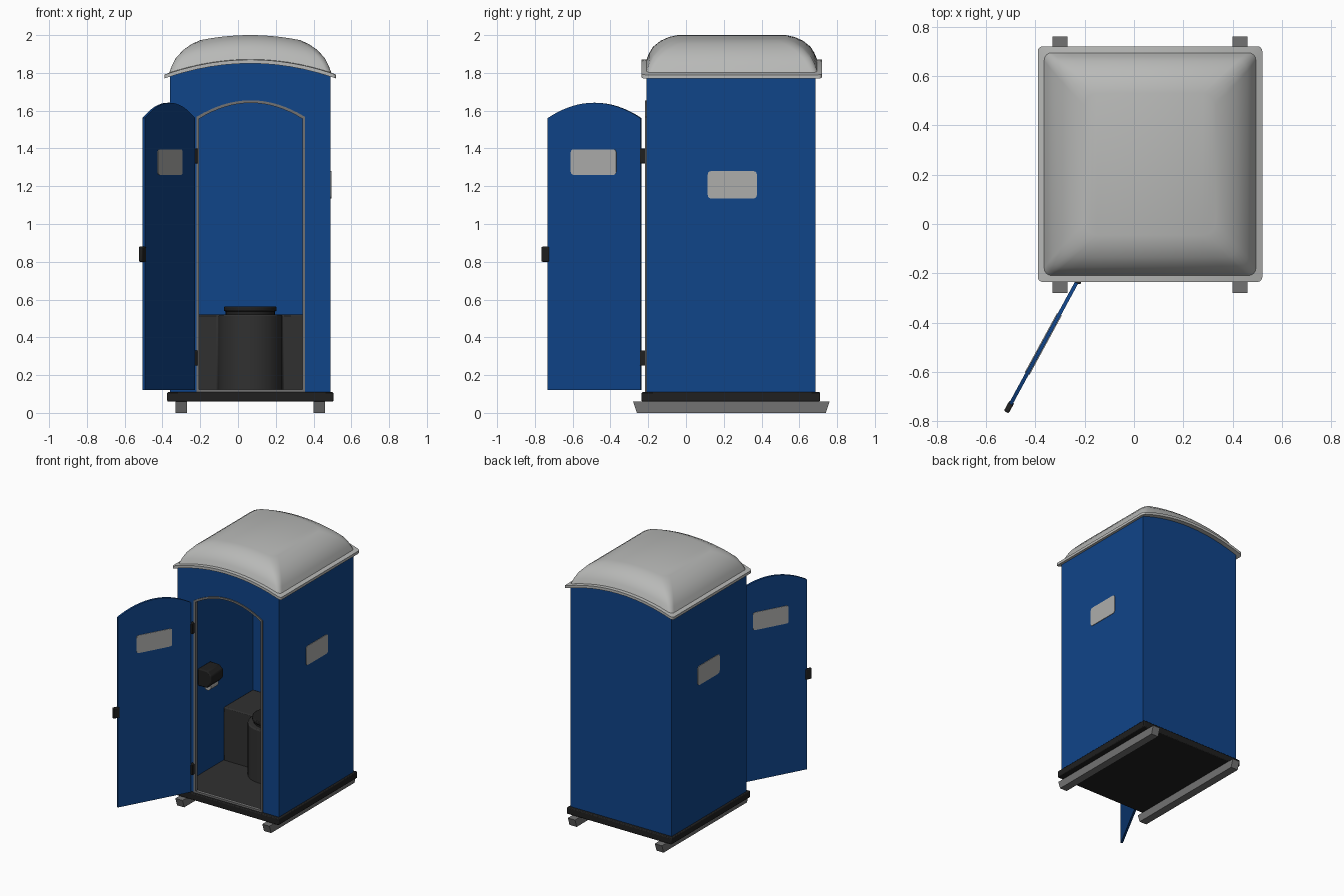
import bpy, bmesh, math
from mathutils import Vector

if "Cube" in bpy.data.objects:
    bpy.data.objects.remove(bpy.data.objects["Cube"], do_unlink=True)


def material(name, r, g, b):
    m = bpy.data.materials.new(name)
    m.use_nodes = True
    m.diffuse_color = (r, g, b, 1)
    bsdf = m.node_tree.nodes["Principled BSDF"]
    bsdf.inputs["Base Color"].default_value = (r, g, b, 1)
    bsdf.inputs["Roughness"].default_value = 0.6
    return m


BLUE = material("blue plastic", 0.005, 0.058, 0.25)
ROOF = material("pale grey plastic", 0.48, 0.485, 0.475)
VENT = material("vent grey", 0.42, 0.42, 0.41)
METAL = material("mid grey", 0.17, 0.17, 0.17)
TANK = material("dark grey plastic", 0.03, 0.03, 0.03)
BLACK = material("near black plastic", 0.014, 0.014, 0.014)

CX, CY = 0.065, 0.2425            # cabin centre
X0, X1, Y0, Y1 = -0.36, 0.49, -0.21, 0.685
T = 0.015                         # wall thickness
FLOOR = 0.11


def finish(name, bm, mat, bevel=0, angle=35):
    bmesh.ops.recalc_face_normals(bm, faces=bm.faces)
    for f in bm.faces:
        f.smooth = True
    me = bpy.data.meshes.new(name)
    bm.to_mesh(me)
    bm.free()
    me.set_sharp_from_angle(angle=math.radians(angle))
    me.materials.append(mat)
    ob = bpy.data.objects.new(name, me)
    bpy.context.collection.objects.link(ob)
    if bevel:
        mod = ob.modifiers.new("bevel", "BEVEL")
        mod.width = bevel
        mod.segments = 2
        mod.limit_method = "ANGLE"
    return ob


def prism(name, pts, w0, w1, place, mat, bevel=0):
    """Extrude a flat outline (u, v) from w0 to w1; place maps (u, v, w) to space."""
    bm = bmesh.new()
    ends = [[bm.verts.new(place(u, v, w)) for u, v in pts] for w in (w0, w1)]
    bm.faces.new(ends[0])
    bm.faces.new(ends[1])
    for i in range(len(pts)):
        j = (i + 1) % len(pts)
        bm.faces.new((ends[0][i], ends[0][j], ends[1][j], ends[1][i]))
    return finish(name, bm, mat, bevel)


def along_y(u, v, w): return (u, w, v)
def along_x(u, v, w): return (w, u, v)
def along_z(u, v, w): return (u, v, w)


def rect(u0, u1, v0, v1):
    return [(u0, v0), (u1, v0), (u1, v1), (u0, v1)]


def round_rect(u0, u1, v0, v1, r):
    corners = [(u1 - r, v1 - r), (u0 + r, v1 - r), (u0 + r, v0 + r), (u1 - r, v0 + r)]
    return [(u + r * math.cos(a), v + r * math.sin(a))
            for k, (u, v) in enumerate(corners)
            for a in [math.pi / 2 * (k + s / 3) for s in range(4)]]


def arch(u0, u1, v_side, rise, n=16):
    """Points of a low arch running from u0 to u1."""
    return [(u0 + (u1 - u0) * i / n, v_side + rise * (1 - (2 * i / n - 1) ** 2))
            for i in range(n + 1)]


def box(name, x0, x1, y0, y1, z0, z1, mat, bevel=0):
    return prism(name, rect(x0, x1, y0, y1), z0, z1, along_z, mat, bevel)


# Base slab and skids
box("base_slab", X0 - T, X1 + T, Y0 - 0.025, Y1 + 0.025, 0.06, FLOOR, BLACK, 0.006)
box("floor", X0 + T, X1 - T, Y0 + T, Y1 - T, FLOOR, FLOOR + 0.008, TANK)
for side, x in (("right", -0.33), ("left", 0.4)):
    prism(side + "_skid", [(-0.26, 0), (0.74, 0), (0.76, 0.06), (-0.28, 0.06)],
          x, x + 0.06, along_x, METAL)

# Walls
top = arch(X0, X1, 1.785, 0.07)
prism("back_wall", [(X1, FLOOR), (X0, FLOOR)] + top, Y1 - T, Y1, along_y, BLUE)
for side, x in (("right", X0), ("left", X1 - T)):
    prism(side + "_wall", rect(Y0 + T, Y1 - T, FLOOR, 1.785), x, x + T, along_x, BLUE)
D0, D1 = -0.215, 0.35
opening = [(D0, FLOOR)] + arch(D0, D1, 1.56, 0.082) + [(D1, FLOOR)]
prism("front_wall", [(X0, FLOOR)] + top + [(X1, FLOOR)] + opening[::-1],
      Y0, Y0 + T, along_y, BLUE)

# Door frame: a closed band around the opening
F = 0.014
outer = [(D0 - 0.005, FLOOR)] + arch(D0 - 0.005, D1 + 0.005, 1.567, 0.088) + [(D1 + 0.005, FLOOR)]
inner = [(D0 + F - 0.005, FLOOR + F)] + arch(D0 + F - 0.005, D1 - F + 0.005, 1.557, 0.084) + [(D1 - F + 0.005, FLOOR + F)]
bm = bmesh.new()
loops = [[bm.verts.new((u, y, v)) for u, v in pts] for pts, y in
         ((outer, Y0 - 0.007), (inner, Y0 - 0.007), (inner, Y0 + T + 0.003), (outer, Y0 + T + 0.003))]
for k in range(4):
    a, b = loops[k], loops[(k + 1) % 4]
    for i in range(len(a)):
        j = (i + 1) % len(a)
        bm.faces.new((a[i], a[j], b[j], b[i]))
finish("door_frame", bm, METAL)

# Side vents
for side, x in (("right", X0 - 0.004), ("left", X1 - 0.002)):
    prism(side + "_vent", round_rect(0.115, 0.375, 1.135, 1.28, 0.018),
          x, x + 0.006, along_x, VENT)

# Open door, in its own frame: u runs away from the hinge, w is the thickness
hinge = Vector((-0.233, -0.238, 0))
swing = math.radians(-118.5)
d = Vector((math.cos(swing), math.sin(swing), 0))
n = Vector((-d.y, d.x, 0))


def on_door(u, v, w):
    return hinge + d * u + n * w + Vector((0, 0, v))


W = 0.56
prism("door", [(0, 0.12)] + arch(0, W, 1.56, 0.082) + [(W, 0.12)], -T / 2, T / 2, on_door, BLUE)
prism("door_vent", round_rect(0.145, 0.418, 1.26, 1.395, 0.016), -0.011, 0.011, on_door, VENT)
prism("door_latch", rect(W - 0.012, W + 0.037, 0.80, 0.88), -0.011, 0.011, on_door, BLACK, 0.006)
for level, z in (("lower", 0.25), ("upper", 1.32)):
    box(level + "_hinge", -0.238, -0.214, -0.243, -0.205, z, z + 0.08, BLACK, 0.004)

# Roof: rounded rectangular rings that follow an arch across the width
HX, HY = 0.455, 0.4775


def roof_ring(bm, inset, r, lift, n=12):
    hx, hy = HX - inset, HY - inset
    quarter = [math.pi / 2 * k / 4 for k in range(5)]
    left = [(-hx + r - r * math.cos(a), -hy + r - r * math.sin(a)) for a in quarter]
    span = hx - r
    mid = [(-span + 2 * span * i / n, -hy) for i in range(1, n)]
    front = left + mid + [(-x, y) for x, y in reversed(left)]
    pts = front + [(x, -y) for x, y in reversed(front)]
    return [bm.verts.new((CX + x, CY + y, 1.87 - 0.08 * (x / HX) ** 2 + lift)) for x, y in pts]


bm = bmesh.new()
rings = [roof_ring(bm, *p) for p in
         ((0.03, 0.015, -0.02), (0, 0.02, -0.02), (0, 0.02, 0), (0.026, 0.03, 0.002),
          (0.04, 0.035, 0.035), (0.06, 0.04, 0.068), (0.1, 0.045, 0.1),
          (0.145, 0.05, 0.12), (0.19, 0.05, 0.13))]
for a, b in zip(rings, rings[1:]):
    for i in range(len(a)):
        j = (i + 1) % len(a)
        bm.faces.new((a[i], a[j], b[j], b[i]))
for ring in (rings[0], rings[-1]):
    m = len(ring)
    for i in range(m // 2 - 1):
        bm.faces.new((ring[i], ring[i + 1], ring[m - 2 - i], ring[m - 1 - i]))
finish("roof", bm, ROOF, angle=40)

# Waste tank with a rounded bulge below the seat
SX, SY, R = CX, 0.32, 0.17
bulge = [(SX - R * math.cos(a), SY - R * math.sin(a))
         for a in [math.pi * k / 16 for k in range(17)]]
plan = [(X0 + T, Y1 - T), (X0 + T, SY)] + bulge + [(X1 - T, SY), (X1 - T, Y1 - T)]
prism("waste_tank", plan, FLOOR, 0.52, along_z, TANK, 0.008)


def disc(name, x, y, r, z0, z1, mat, bevel=0):
    pts = [(x + r * math.cos(math.tau * k / 32), y + r * math.sin(math.tau * k / 32))
           for k in range(32)]
    return prism(name, pts, z0, z1, along_z, mat, bevel)


disc("seat_base", SX, SY, 0.13, 0.515, 0.54, BLACK)
disc("seat_lid", SX, SY, 0.14, 0.538, 0.563, BLACK, 0.006)

# Wall dispenser and the paper roll below it
prism("paper_dispenser", [(X0 + T, 0.80), (-0.27, 0.80), (-0.235, 0.84),
                          (-0.235, 0.90), (-0.265, 0.93), (X0 + T, 0.93)],
      0.01, 0.16, along_y, BLACK, 0.008)
roll = [(-0.285 + 0.03 * math.cos(math.tau * k / 16), 0.80 + 0.03 * math.sin(math.tau * k / 16))
        for k in range(16)]
prism("paper_roll", roll, 0.04, 0.13, along_y, VENT)
